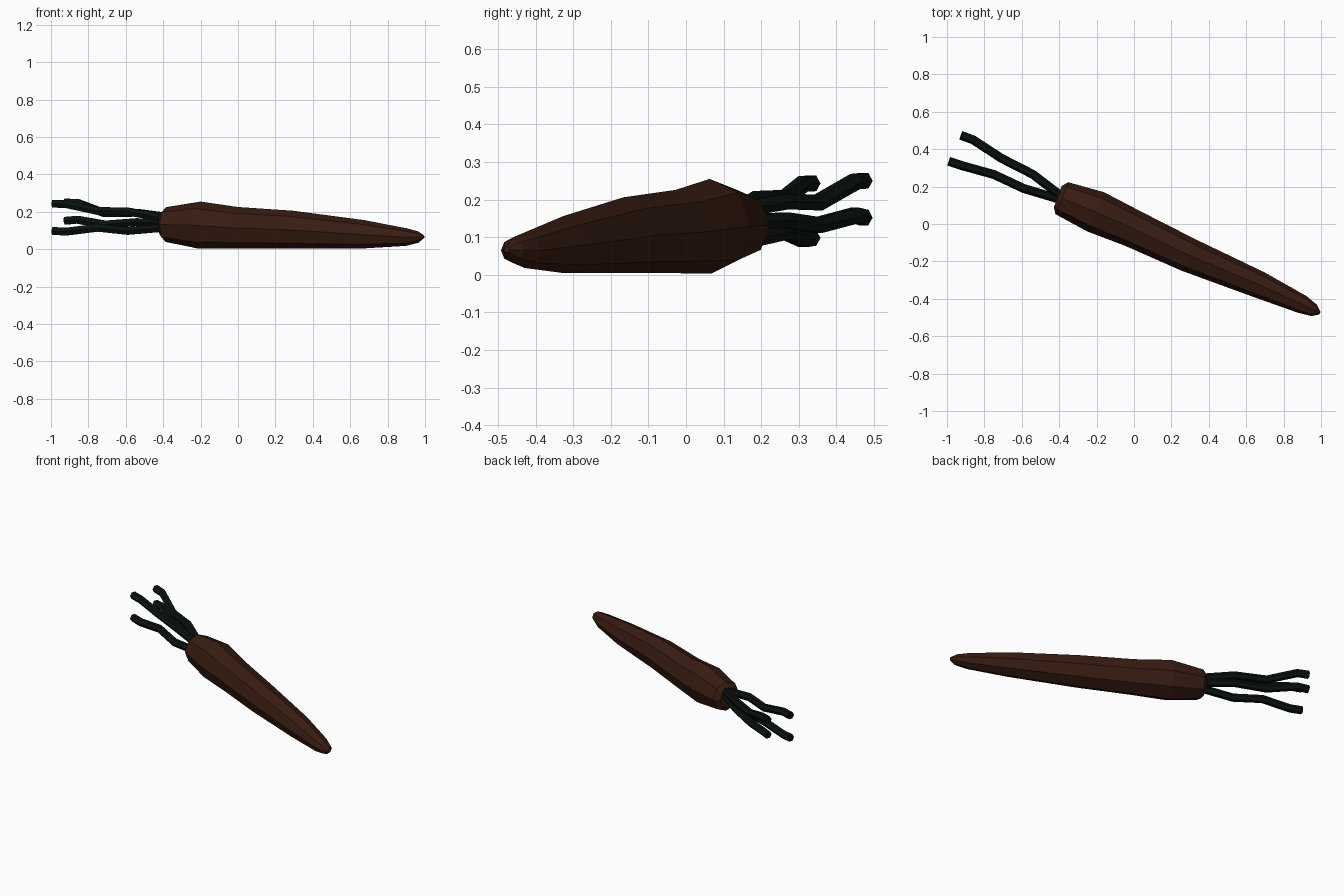
import bpy, bmesh, math
from mathutils import Vector

if "Cube" in bpy.data.objects:
    bpy.data.objects.remove(bpy.data.objects["Cube"])


def material(name, rgb):
    m = bpy.data.materials.new(name)
    m.diffuse_color = (*rgb, 1)
    m.use_nodes = True
    m.node_tree.nodes["Principled BSDF"].inputs["Base Color"].default_value = m.diffuse_color
    return m


def loft(name, rings, sides, mat):
    """Flat-shaded skin through rings: (centre, half width, half height), upright to the path."""
    bm = bmesh.new()
    pts = [Vector(r[0]) for r in rings]
    loops = []
    for i, (c, w, h) in enumerate(rings):
        t = (pts[min(i + 1, len(pts) - 1)] - pts[max(i - 1, 0)]).normalized()
        side = Vector((-t.y, t.x, 0)).normalized()
        up = t.cross(side)
        loops.append([bm.verts.new(pts[i] + side * w * math.cos(a) + up * h * math.sin(a))
                      for a in (2 * math.pi * k / sides for k in range(sides))])
    for a, b in zip(loops, loops[1:]):
        for k in range(sides):
            j = (k + 1) % sides
            bm.faces.new((a[k], a[j], b[j], b[k]))
    bm.faces.new(loops[0][::-1])
    bm.faces.new(loops[-1])
    bmesh.ops.recalc_face_normals(bm, faces=bm.faces[:])
    me = bpy.data.meshes.new(name)
    bm.to_mesh(me)
    bm.free()
    me.materials.append(mat)
    ob = bpy.data.objects.new(name, me)
    bpy.context.collection.objects.link(ob)
    return ob


root_mat = material("root_brown", (0.04, 0.012, 0.006))
stem_mat = material("stem_green", (0.003, 0.006, 0.005))

# Tapered eight-sided root, crown to tip
loft("root", [
    ((-0.408, 0.146, 0.132), 0.060, 0.066),
    ((-0.386, 0.138, 0.132), 0.092, 0.093),
    ((-0.205, 0.065, 0.129), 0.114, 0.126),
    ((-0.005, -0.025, 0.115), 0.101, 0.111),
    ((0.290, -0.165, 0.105), 0.092, 0.101),
    ((0.670, -0.325, 0.080), 0.072, 0.076),
    ((0.900, -0.430, 0.065), 0.050, 0.047),
    ((0.963, -0.462, 0.065), 0.034, 0.031),
    ((0.993, -0.477, 0.067), 0.008, 0.008),
], 8, root_mat)

# Four kinked leaf stems: two plan paths, each used at two heights
outer = [(-0.39, 0.150), (-0.54, 0.265), (-0.71, 0.352), (-0.86, 0.450), (-0.925, 0.474)]
inner = [(-0.39, 0.130), (-0.59, 0.190), (-0.75, 0.265), (-0.92, 0.312), (-0.99, 0.335)]
stems = {
    "stem_outer_top": (outer, (0.175, 0.195, 0.192, 0.248, 0.250)),
    "stem_outer_low": (outer, (0.140, 0.145, 0.132, 0.158, 0.152)),
    "stem_inner_top": (inner, (0.165, 0.202, 0.205, 0.242, 0.243)),
    "stem_inner_low": (inner, (0.115, 0.098, 0.115, 0.094, 0.098)),
}
for name, (path, heights) in stems.items():
    loft(name, [((x, y, z), 0.024, 0.024) for (x, y), z in zip(path, heights)], 6, stem_mat)
